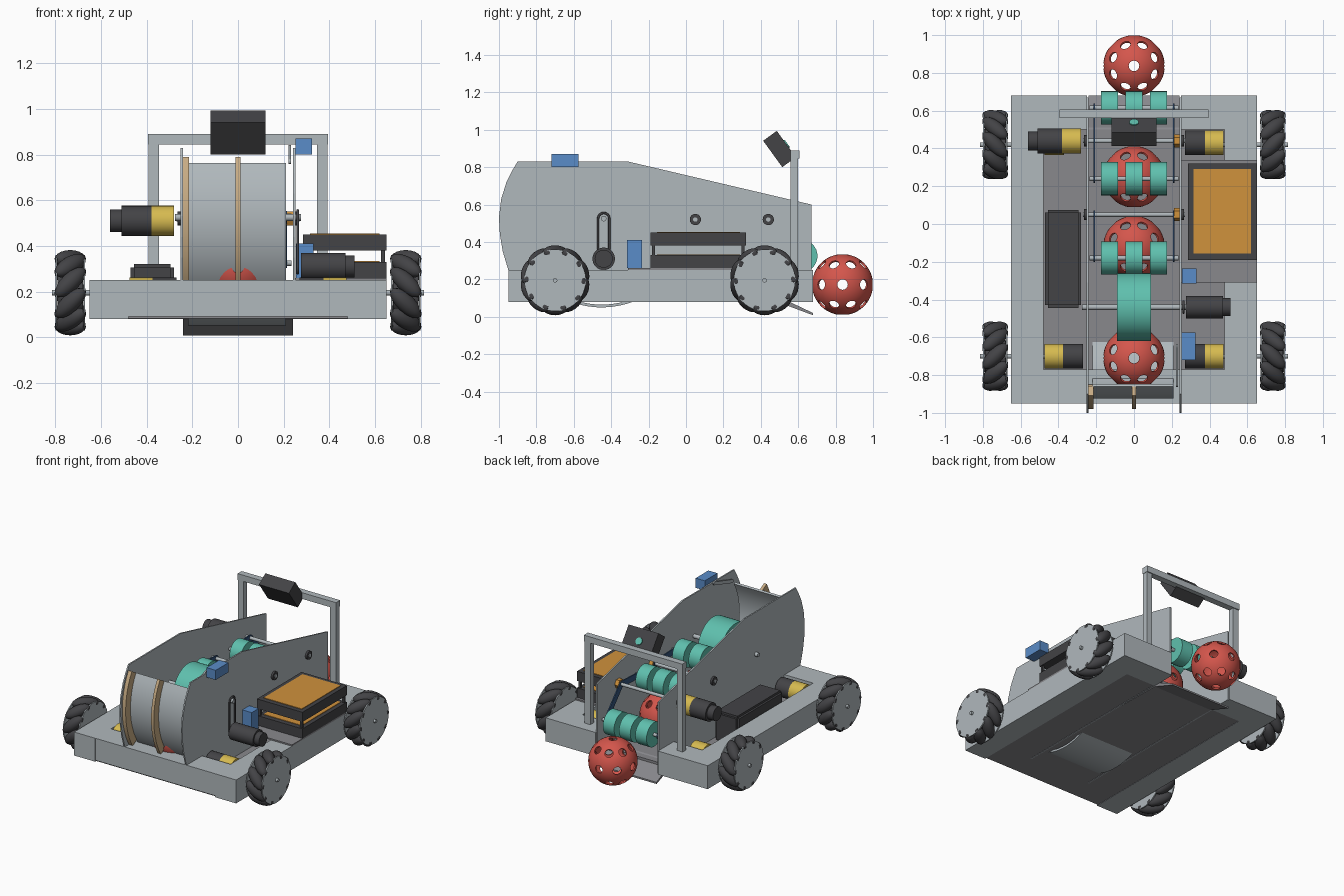
import bpy, bmesh
from math import sin, cos, pi, radians
from mathutils import Matrix, Vector

if "Cube" in bpy.data.objects:
    bpy.data.objects.remove(bpy.data.objects["Cube"])


def material(name, hex_code):
    srgb = [int(hex_code[i:i + 2], 16) / 255 for i in (0, 2, 4)]
    colour = [c / 12.92 if c < 0.04 else ((c + 0.055) / 1.055) ** 2.4 for c in srgb] + [1]
    m = bpy.data.materials.new(name)
    m.use_nodes = True
    m.diffuse_color = colour
    m.node_tree.nodes["Principled BSDF"].inputs["Base Color"].default_value = colour
    return m


GREY = material("aluminium grey", "b0b8bc")
MID = material("floor grey", "88888c")
BLACK = material("black plastic", "434346")
TEAL = material("teal rubber", "5fc0ae")
RED = material("red ball", "d4564c")
ORANGE = material("orange", "d0923c")
GOLD = material("gold gearbox", "d6ba50")
BLUE = material("blue servo", "5a8cc8")
NAVY = material("navy arm", "35557c")
TAN = material("tan rib", "c8ac84")


def finish(name, bm, mat, smooth=False):
    me = bpy.data.meshes.new(name)
    bmesh.ops.recalc_face_normals(bm, faces=bm.faces)
    bm.to_mesh(me)
    bm.free()
    me.materials.append(mat)
    ob = bpy.data.objects.new(name, me)
    bpy.context.collection.objects.link(ob)
    if smooth:
        bpy.ops.object.select_all(action="DESELECT")
        ob.select_set(True)
        bpy.context.view_layer.objects.active = ob
        bpy.ops.object.shade_smooth_by_angle(angle=radians(35))
    return ob


def box(name, x0, x1, y0, y1, z0, z1, mat, bevel=0):
    bm = bmesh.new()
    centre = Vector((x0 + x1, y0 + y1, z0 + z1)) / 2
    size = Matrix.Diagonal((x1 - x0, y1 - y0, z1 - z0, 1))
    bmesh.ops.create_cube(bm, size=1, matrix=Matrix.Translation(centre) @ size)
    if bevel:
        bmesh.ops.bevel(bm, geom=bm.edges[:], offset=bevel, segments=2, affect="EDGES")
    return finish(name, bm, mat)


def rod(name, x0, x1, y, z, r, mat, sides=32):
    bm = bmesh.new()
    place = Matrix.Translation(((x0 + x1) / 2, y, z)) @ Matrix.Rotation(pi / 2, 4, "Y")
    bmesh.ops.create_cone(bm, cap_ends=True, segments=sides, radius1=r, radius2=r,
                          depth=abs(x1 - x0), matrix=place)
    return finish(name, bm, mat, True)


def prism(name, profile, x0, x1, mat, smooth=False):
    """Extrude a (y, z) outline along x."""
    bm = bmesh.new()
    face = bm.faces.new([bm.verts.new((x0, y, z)) for y, z in profile])
    new = bmesh.ops.extrude_face_region(bm, geom=[face])["geom"]
    bmesh.ops.translate(bm, vec=(x1 - x0, 0, 0),
                        verts=[v for v in new if isinstance(v, bmesh.types.BMVert)])
    return finish(name, bm, mat, smooth)


def arc(cy, cz, r, a0, a1, n=28):
    angles = [radians(a0 + (a1 - a0) * i / n) for i in range(n + 1)]
    return [(cy - r * cos(a), cz + r * sin(a)) for a in angles]


def capsule(y0, z0, y1, z1, r):
    """Rounded link outline between two (y, z) points."""
    d = Vector((y1 - y0, z1 - z0)).normalized()
    n = Vector((-d.y, d.x))
    out = []
    for (y, z), turn in (((y0, z0), pi / 2), ((y1, z1), -pi / 2)):
        for i in range(9):
            a = turn + pi * i / 8
            p = d * cos(a) + n * sin(a)
            out.append((y + r * p.x, z + r * p.y))
    return out


def motor(name, x, side, y, z, length=0.105):
    """Gold gearbox starting at x, with the black motor continuing towards side."""
    a, b = x + side * 0.1, x + side * (0.1 + length)
    rod(name + "_gearbox", x, a, y, z, 0.066, GOLD)
    rod(name + "_body", a, b, y, z, 0.066, BLACK)
    return b


# Chassis
for s, side in ((-1, "right"), (1, "left")):
    box(side + "_rail", s * 0.48, s * 0.65, -0.95, 0.68, 0.08, 0.25, GREY)
    box(side + "_rear_block", s * 0.25, s * 0.48, 0.5, 0.68, 0.08, 0.25, GREY)
box("front_beam", -0.48, 0.48, -0.949, -0.77, 0.09, 0.25, GREY)
box("floor", -0.48, 0.48, -0.94, 0.56, 0.082, 0.1, MID)
box("battery_shelf", 0.25, 0.65, -0.31, 0.34, 0.25, 0.26, MID)
prism("intake_ramp", [(-0.35, 0.105), (0.5, 0.105), (0.68, 0.02), (0.68, 0.008),
                      (0.5, 0.075), (-0.35, 0.09)], -0.24, 0.24, MID)

# Side panels with a curved nose
nose = [(-0.95, 0.25), (-0.98, 0.35), (-0.995, 0.44), (-1, 0.53), (-0.988, 0.63),
        (-0.96, 0.72), (-0.93, 0.78), (-0.9, 0.83)]
panel = nose + [(-0.31, 0.83), (0.67, 0.6), (0.67, 0.08), (-0.76, 0.08), (-0.76, 0.25)]
for x, side in ((-0.252, "right"), (0.242, "left")):
    prism(side + "_panel", panel, x, x + 0.01, GREY)

# Hood sheet and ribs around the flywheel
CY, CZ = -0.45, 0.525
prism("hood_sheet", arc(CY, CZ, 0.475, 30, -112) + arc(CY, CZ, 0.46, -112, 30),
      -0.22, 0.21, GREY, True)
for x, w, name in ((-0.245, 0.03, "side"), (-0.011, 0.022, "middle")):
    prism(name + "_rib", arc(CY, CZ, 0.53, 30, -32) + arc(CY, CZ, 0.47, -32, 30), x, x + w, TAN, True)
prism("hood_link", capsule(-0.65, 0.83, -0.85, 0.77, 0.012), 0.222, 0.232, GREY)

# Flywheel with its motor and belt
rod("flywheel", -0.09, 0.09, -0.44, CZ, 0.18, TEAL, 48)
rod("flywheel_axle", -0.275, 0.275, -0.44, CZ, 0.015, GREY)
rod("shooter_motor", 0.275, 0.47, -0.44, 0.31, 0.06, BLACK)
rod("shooter_motor_cap", 0.47, 0.51, -0.44, 0.31, 0.048, BLACK)


def belt(name, x, points):
    cu = bpy.data.curves.new(name, "CURVE")
    cu.dimensions = "3D"
    cu.bevel_depth = 0.006
    sp = cu.splines.new("POLY")
    sp.points.add(len(points) - 1)
    for p, (y, z) in zip(sp.points, points):
        p.co = (x, y, z, 1)
    sp.use_cyclic_u = True
    cu.materials.append(BLACK)
    bpy.context.collection.objects.link(bpy.data.objects.new(name, cu))


belt("shooter_belt", 0.262, capsule(-0.44, 0.31, -0.44, CZ, 0.03))

# Intake rollers carried on swinging arms
rollers = (("rear", 0.615, 0.325, 0.44), ("middle", 0.24, 0.51, 0.44), ("front", -0.18, 0.53, 0.05))
for name, y, z, pivot in rollers:
    for i in (-1, 0, 1):
        rod(name + "_roller", i * 0.13 - 0.045, i * 0.13 + 0.045, y, z, 0.088, TEAL)
    rod(name + "_roller_axle", -0.235, 0.235, y, z, 0.012, GREY)
    for x in (-0.215, 0.207):
        prism(name + "_arm", capsule(pivot, 0.52, y, z, 0.022), x, x + 0.008, NAVY)
for y in (0.44, 0.05):
    rod("pivot_shaft", -0.27, 0.27, y, 0.52, 0.012, GREY)
    rod("pivot_hub", 0.212, 0.24, y, 0.52, 0.035, ORANGE, 6)
    for x in (-0.266, 0.252):
        rod("pivot_bearing", x, x + 0.014, y, 0.52, 0.03, BLACK)
end = motor("intake_motor", -0.28, -1, 0.44, 0.51, 0.13)
rod("intake_motor_cap", end, end - 0.05, 0.44, 0.51, 0.05, BLACK)

# Roller wheels with their drive motors
for sx in (-1, 1):
    for y, end in ((-0.7, "front"), (0.42, "rear")):
        name = end + ("_left" if sx > 0 else "_right")
        if not (sx < 0 and end == "rear"):
            motor(name + "_drive", sx * 0.475, -sx, y + (0.01 if y > 0 else 0), 0.195)
        else:
            rod(name + "_drive_gearbox", -0.475, -0.37, 0.43, 0.195, 0.066, GOLD)
        rod(name + "_axle", sx * 0.47, sx * 0.815, y, 0.195, 0.012, GREY)
        for x in (0.67, 0.792):
            rod(name + "_wheel_plate", sx * x, sx * (x + 0.008), y, 0.195, 0.165, GREY, 48)
        rod(name + "_wheel_core", sx * 0.68, sx * 0.79, y, 0.195, 0.1, BLACK)
        bm = bmesh.new()
        tilt = radians(45) * sx * (1 if y > 0 else -1)
        for i in range(10):
            turn = Matrix.Rotation(2 * pi * i / 10, 4, "X")
            place = Matrix.Translation((sx * 0.735, y, 0.195)) @ turn
            place = place @ Matrix.Translation((0, 0, 0.147)) @ Matrix.Rotation(tilt, 4, "Z")
            bmesh.ops.create_uvsphere(bm, u_segments=14, v_segments=10, radius=1,
                                      matrix=place @ Matrix.Diagonal((0.09, 0.04, 0.04, 1)))
        finish(name + "_wheel_rollers", bm, BLACK, True)

# Stacked battery trays
for z in (0.26, 0.38):
    box("battery_tray", 0.285, 0.65, -0.19, 0.32, z, z + 0.07, BLACK)
    box("battery_top", 0.315, 0.62, -0.155, 0.29, z + 0.068, z + 0.074, ORANGE)
for x in (0.3, 0.635):
    for y in (-0.175, 0.305):
        box("tray_post", x - 0.008, x + 0.008, y - 0.008, y + 0.008, 0.33, 0.38, BLACK)
box("control_box", -0.47, -0.28, -0.445, 0.075, 0.1, 0.32, BLACK, 0.015)

# Servos
box("hood_servo", 0.252, 0.325, -0.72, -0.575, 0.8, 0.87, BLUE)
box("gate_servo", 0.255, 0.33, -0.315, -0.235, 0.26, 0.41, BLUE)

# Rear frame and tilted camera
for x in (-0.37, 0.37):
    box("frame_post", x - 0.023, x + 0.023, 0.56, 0.6, 0.25, 0.85, GREY)
box("frame_crossbar", -0.395, 0.395, 0.56, 0.607, 0.845, 0.89, GREY)
tilt = Matrix.Translation((0, 0.5, 0.897)) @ Matrix.Rotation(radians(36), 4, "X")
camera_box = box("sensor_box", -0.12, 0.12, -0.045, 0.045, -0.087, 0.087, BLACK)
camera_box.matrix_world = tilt
bm = bmesh.new()
bmesh.ops.create_cone(bm, cap_ends=True, segments=24, radius1=0.025, radius2=0.025, depth=0.008,
                      matrix=tilt @ Matrix.Translation((0, 0.047, 0)) @ Matrix.Rotation(pi / 2, 4, "X"))
finish("sensor_lens", bm, TEAL)

# Hollow perforated balls
bm = bmesh.new()
bmesh.ops.create_uvsphere(bm, u_segments=48, v_segments=24, radius=0.163)
inner = bmesh.ops.create_uvsphere(bm, u_segments=48, v_segments=24, radius=0.152)["verts"]
shell = finish("ball_shell", bm, RED)
flip = bmesh.new()
flip.from_mesh(shell.data)
bmesh.ops.reverse_faces(flip, faces=[f for f in flip.faces if f.calc_center_median().length < 0.155
                                     and f.normal.dot(f.calc_center_median()) > 0])
flip.to_mesh(shell.data)
flip.free()
holes = [(0, 90), (0, -90)]
for lat, start in ((0, 0), (42, 22.5), (-42, 22.5)):
    holes += [(start + 45 * i, lat) for i in range(8)]
bm = bmesh.new()
for lon, lat in holes:
    lon, lat = radians(lon), radians(lat)
    d = Vector((cos(lat) * cos(lon), cos(lat) * sin(lon), sin(lat)))
    bmesh.ops.create_cone(bm, cap_ends=True, segments=16, radius1=0.028, radius2=0.028, depth=0.06,
                          matrix=Matrix.Translation(d * 0.16) @ d.to_track_quat("Z", "Y").to_matrix().to_4x4())
cutter = finish("ball_hole_cutter", bm, RED)
cutter.hide_render = True
cut = shell.modifiers.new("holes", "BOOLEAN")
cut.operation, cut.solver, cut.object = "DIFFERENCE", "EXACT", cutter
bpy.context.view_layer.update()
ball_mesh = bpy.data.meshes.new_from_object(shell.evaluated_get(bpy.context.evaluated_depsgraph_get()))
for ob in (shell, cutter):
    bpy.data.objects.remove(ob)
for i, (y, z) in enumerate(((0.837, 0.172), (0.25, 0.28), (-0.12, 0.29), (-0.71, 0.31))):
    ball = bpy.data.objects.new("ball_%d" % (i + 1), ball_mesh)
    ball.location = (0, y, z)
    bpy.context.collection.objects.link(ball)
    if i == 0:
        bpy.ops.object.select_all(action="DESELECT")
        ball.select_set(True)
        bpy.context.view_layer.objects.active = ball
        bpy.ops.object.shade_smooth_by_angle(angle=radians(35))
